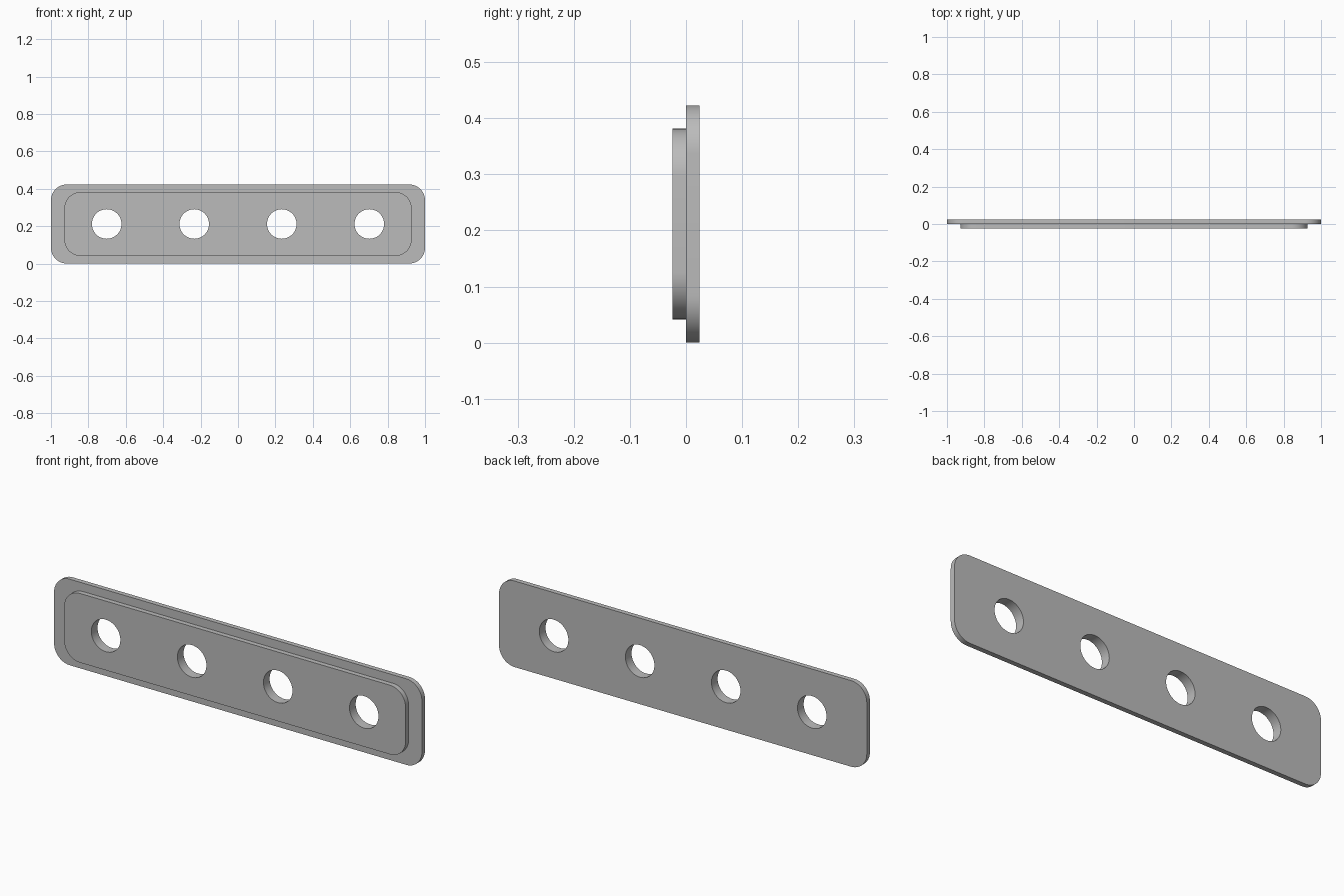
import bpy
import bmesh
from math import cos, sin, pi, radians

if "Cube" in bpy.data.objects:
    bpy.data.objects.remove(bpy.data.objects["Cube"], do_unlink=True)

HEIGHT = 0.423
MID = HEIGHT / 2
BACK, STEP, FRONT = 0.024, 0.0, -0.024
HOLE_RADIUS = 0.079
HOLE_XS = (-0.702, -0.234, 0.234, 0.702)


def rounded_rect(half_w, half_h, radius, steps=12):
    """Outline of a rounded rectangle as (x, z) points."""
    points = []
    for quarter, (sx, sz) in enumerate(((1, 1), (-1, 1), (-1, -1), (1, -1))):
        for i in range(steps + 1):
            a = (quarter + i / steps) * pi / 2
            points.append((sx * (half_w - radius) + radius * cos(a),
                           MID + sz * (half_h - radius) + radius * sin(a)))
    return points


def circle(cx, radius, sides=48):
    return [(cx + radius * cos(2 * pi * i / sides), MID + radius * sin(2 * pi * i / sides))
            for i in range(sides)]


bm = bmesh.new()


def loop(points, y):
    """Closed loop of edges at depth y."""
    verts = [bm.verts.new((x, y, z)) for x, z in points]
    edges = [bm.edges.new((v, verts[i - 1])) for i, v in enumerate(verts)]
    return verts, edges


def wall(a, b):
    """Side wall between two matching loops."""
    va, vb = a[0], b[0]
    for i in range(len(va)):
        bm.faces.new((va[i - 1], va[i], vb[i], vb[i - 1]))


def cap(*loops):
    """Flat face bounded by an outline and the loops inside it."""
    bmesh.ops.triangle_fill(bm, use_beauty=True, use_dissolve=False,
                            edges=[e for lp in loops for e in lp[1]])


# Outlines of the base plate, the raised panel and the through holes
plate = rounded_rect(1.0, MID, 0.085)
panel = rounded_rect(0.928, 0.17, 0.085)
holes = [circle(x, HOLE_RADIUS) for x in HOLE_XS]

plate_back, plate_front = loop(plate, BACK), loop(plate, STEP)
panel_back, panel_front = loop(panel, STEP), loop(panel, FRONT)
holes_back = [loop(h, BACK) for h in holes]
holes_front = [loop(h, FRONT) for h in holes]

# Flat faces: back, the step around the panel, and the panel front
cap(plate_back, *holes_back)
cap(plate_front, panel_back)
cap(panel_front, *holes_front)

# Outer walls and hole walls
wall(plate_back, plate_front)
wall(panel_back, panel_front)
for back, front in zip(holes_back, holes_front):
    wall(back, front)

bmesh.ops.recalc_face_normals(bm, faces=bm.faces)
mesh = bpy.data.meshes.new("stepped_plate")
bm.to_mesh(mesh)
bm.free()

stepped_plate = bpy.data.objects.new("stepped_plate", mesh)
bpy.context.collection.objects.link(stepped_plate)

# Plain grey material
grey = bpy.data.materials.new("light_grey")
grey.use_nodes = True
colour = (0.5, 0.5, 0.5, 1.0)
grey.diffuse_color = colour
grey.node_tree.nodes["Principled BSDF"].inputs["Base Color"].default_value = colour
mesh.materials.append(grey)

# Smooth curved walls, crisp rims
bpy.ops.object.select_all(action="DESELECT")
stepped_plate.select_set(True)
bpy.context.view_layer.objects.active = stepped_plate
bpy.ops.object.shade_smooth_by_angle(angle=radians(30))
